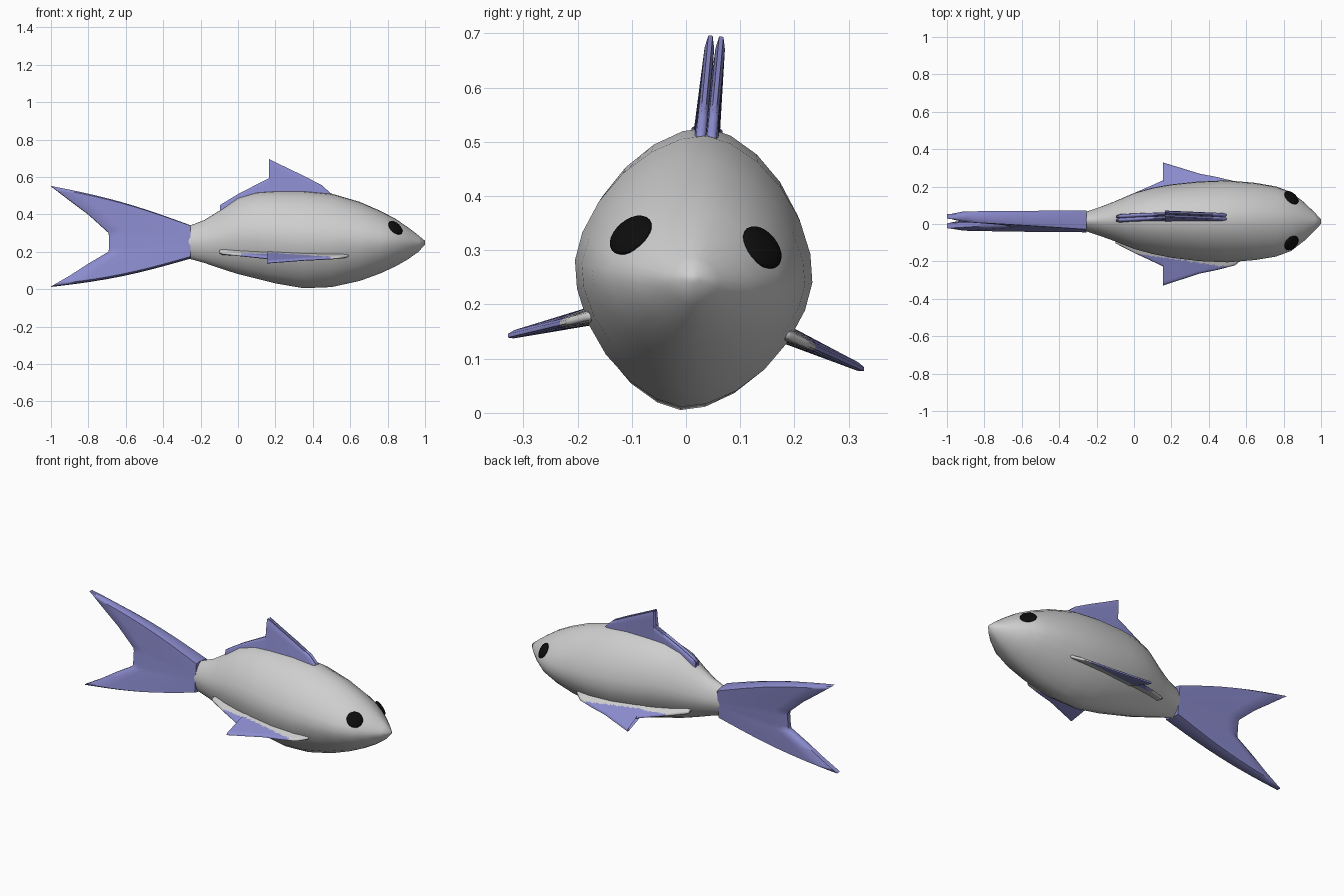
import bpy, bmesh, math
from mathutils import Matrix, Vector

cube = bpy.data.objects.get("Cube")
if cube:
    bpy.data.objects.remove(cube, do_unlink=True)


def material(name, rgb):
    m = bpy.data.materials.new(name)
    m.use_nodes = True
    m.diffuse_color = (*rgb, 1)
    m.node_tree.nodes["Principled BSDF"].inputs["Base Color"].default_value = (*rgb, 1)
    return m


GREY = material("pale_grey", (0.62, 0.62, 0.62))
PURPLE = material("soft_purple", (0.26, 0.26, 0.62))
BLACK = material("black", (0.004, 0.004, 0.004))

# The whole fish leans slightly to one side
LEAN = (Matrix.Translation((0, 0.015, 0.27)) @ Matrix.Rotation(math.radians(-5.4), 4, 'X')
        @ Matrix.Translation((0, 0, -0.27)))


def finish(name, bm, mats, rule=None, angle=60):
    bmesh.ops.recalc_face_normals(bm, faces=bm.faces)
    if rule:
        for f in bm.faces:
            f.material_index = rule(f.calc_center_median())
    bm.transform(LEAN)
    mesh = bpy.data.meshes.new(name)
    bm.to_mesh(mesh)
    bm.free()
    for m in mats:
        mesh.materials.append(m)
    ob = bpy.data.objects.new(name, mesh)
    bpy.context.collection.objects.link(ob)
    bpy.ops.object.select_all(action='DESELECT')
    ob.select_set(True)
    bpy.context.view_layer.objects.active = ob
    bpy.ops.object.shade_smooth_by_angle(angle=math.radians(angle))
    return ob


def along(points, t):
    """Point at fraction t of a list of points."""
    s = t * (len(points) - 1)
    i = min(int(s), len(points) - 2)
    return Vector(points[i]).lerp(Vector(points[i + 1]), s - i)


def sheet(name, root, edge, half, place, mats, rule=None, bow=0, nu=40, nv=10):
    """Thick fin spanning from a root line to an outer edge line."""
    bm = bmesh.new()
    sides = []
    for sign in (1, -1):
        rows = []
        for i in range(nu + 1):
            u = i / nu
            a, b = along(root, u), along(edge, u)
            row = []
            for j in range(nv + 1):
                v = j / nv
                p = a.lerp(b, v)
                p.y += bow * (1 - 2 * u) * math.sin(math.pi * v)
                h = half[0] + (half[1] - half[0]) * v
                if i in (0, nu) or j == nv:
                    h *= 0.5
                row.append(bm.verts.new(place(p.x, p.y, sign * h)))
            rows.append(row)
        for r, s in zip(rows, rows[1:]):
            for j in range(nv):
                bm.faces.new((r[j], r[j + 1], s[j + 1], s[j]))
        sides.append(rows[0] + [r[-1] for r in rows[1:]] + rows[-1][-2::-1]
                     + [r[0] for r in rows[-2:0:-1]])
    # close the rim
    front, back = sides
    for k in range(len(front)):
        bm.faces.new((front[k - 1], front[k], back[k], back[k - 1]))
    return finish(name, bm, mats, rule)


# Body: rings of (x, top, bottom, half width)
STATIONS = [
    (-0.27, .335, .165, .048), (-0.18, .37, .14, .078), (-0.1, .42, .112, .108),
    (0, .49, .08, .15), (.1, .52, .055, .178), (.2, .527, .03, .197),
    (.35, .527, .004, .214), (.5, .512, .01, .22), (.65, .468, .043, .207),
    (.76, .42, .083, .188), (.84, .378, .12, .158), (.91, .33, .16, .103),
    (.965, .288, .2, .05), (1, .258, .238, .012)]
SIDES = 24


def power(c):
    return math.copysign(abs(c) ** (2 / 1.72), c)


bm = bmesh.new()
rings = []
for x, top, bottom, w in STATIONS:
    mid, h = (top + bottom) / 2, (top - bottom) / 2
    angles = [math.tau * k / SIDES for k in range(SIDES)]
    rings.append([bm.verts.new((x, w * power(math.cos(a)), mid + h * power(math.sin(a))))
                  for a in angles])
for r, s in zip(rings, rings[1:]):
    for k in range(SIDES):
        bm.faces.new((r[k - 1], r[k], s[k], s[k - 1]))
bm.faces.new(rings[0])
bm.faces.new(rings[-1])
body = finish("body", bm, [GREY])

# Tail: forked fan from the narrow end of the body
sheet("tail_fin",
      [(-.255, .34), (-.255, .165)],
      [(-1, .552), (-.9, .475), (-.8, .4), (-.69, .3),
       (-.69, .2), (-.8, .135), (-.9, .07), (-1, .012)],
      (.05, .026), lambda x, z, h: (x, h, z), [PURPLE], bow=.02)

# Dorsal fin: two thin blades side by side
DORSAL = [(-.095, .45), (0, .508), (.1, .56), (.175, .598), (.198, .63), (.165, .697),
          (.25, .655), (.35, .607), (.45, .555), (.495, .512)]
for side, word in ((1, "left"), (-1, "right")):
    sheet("dorsal_fin_" + word, [(x, min(z - .06, .47)) for x, z in DORSAL], DORSAL,
          (.016, .008), lambda x, z, h: (x, side * .01 + h, z), [PURPLE], nu=45)

# Side fins: grey at the root, purple outside
SIDE_FIN = [(-.1, .11), (0, .16), (.1, .205), (.17, .238), (.188, .265), (.155, .33),
            (.25, .3), (.35, .268), (.45, .248), (.54, .225), (.59, .185)]
for side, word in ((1, "left"), (-1, "right")):
    sheet("side_fin_" + word, [(x, .07) for x, d in SIDE_FIN], SIDE_FIN, (.026, .007),
          lambda x, d, h: (x, side * d, .16 - .34 * (d - .185) + h), [GREY, PURPLE],
          lambda c: int(abs(c.y) > .165 + .14 * c.x and c.x < .53), nu=60, nv=24)

# Eyes: shallow domes lying on the head
unlean = LEAN.inverted()
for side, word in ((1, "left"), (-1, "right")):
    found, spot, normal, _ = body.closest_point_on_mesh(LEAN @ Vector((.85, side * .13, .325)))
    spot, normal = unlean @ spot, unlean.to_3x3() @ normal
    bm = bmesh.new()
    bmesh.ops.create_uvsphere(bm, u_segments=24, v_segments=12, radius=.045)
    bm.transform(Matrix.Translation(spot) @ normal.to_track_quat('Z', 'Y').to_matrix().to_4x4()
                 @ Matrix.Diagonal((1, 1, .3, 1)))
    finish("eye_" + word, bm, [BLACK])
